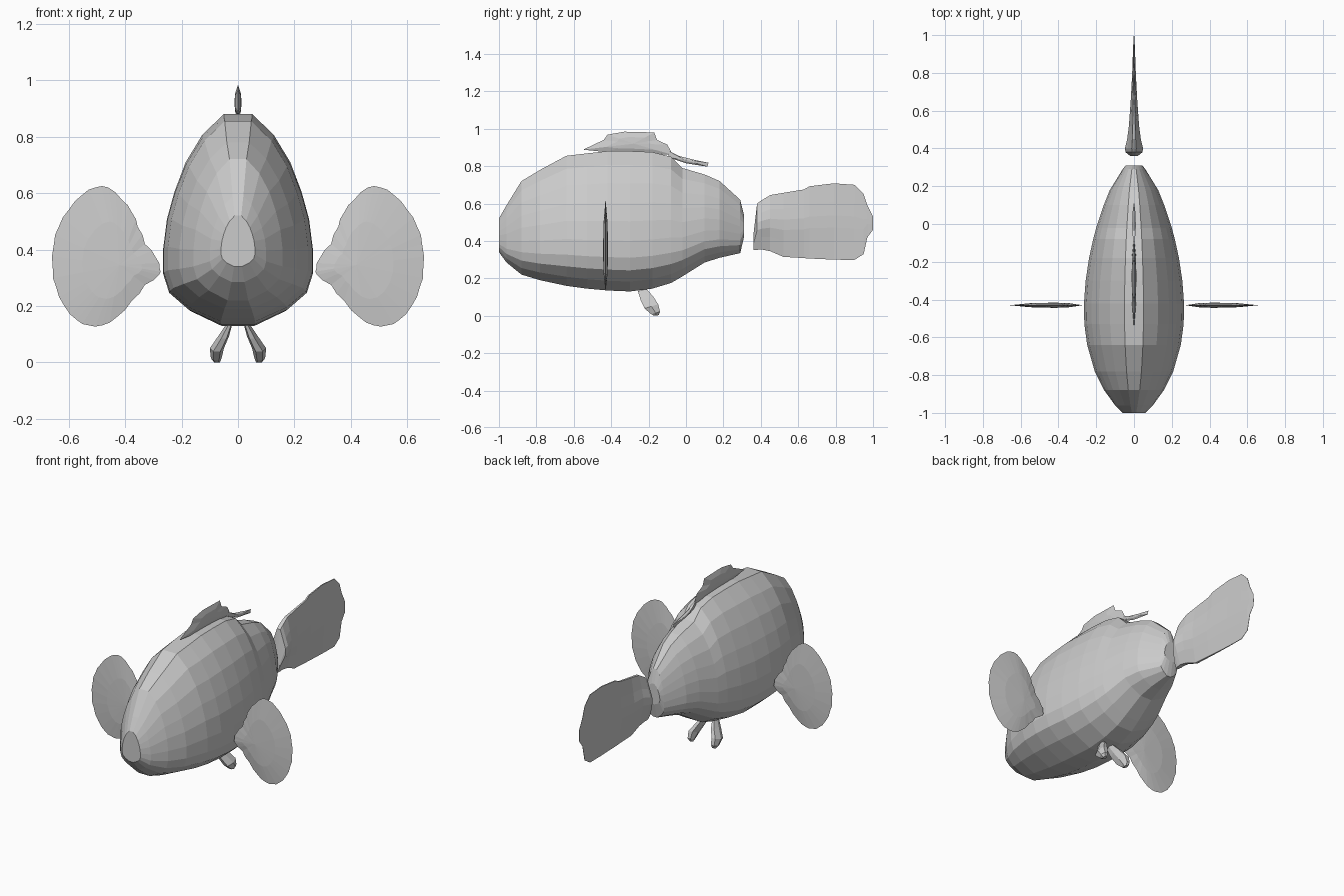
import bpy, bmesh
from mathutils import Vector


def make(name, verts, faces):
    me = bpy.data.meshes.new(name)
    me.from_pydata([tuple(v) for v in verts], [], faces)
    bm = bmesh.new()
    bm.from_mesh(me)
    bmesh.ops.recalc_face_normals(bm, faces=bm.faces)
    bm.to_mesh(me)
    bm.free()
    ob = bpy.data.objects.new(name, me)
    bpy.context.collection.objects.link(ob)
    return ob


def loft(name, rings):
    n = len(rings[0])
    verts = [p for r in rings for p in r]
    faces = [(i * n + j, i * n + (j + 1) % n, (i + 1) * n + (j + 1) % n, (i + 1) * n + j)
             for i in range(len(rings) - 1) for j in range(n)]
    faces += [tuple(range(n)), tuple(range(len(verts) - n, len(verts)))]
    return make(name, verts, faces)


def section_loft(name, half, stations):
    # stations: y, bottom z, top z, half width
    prof = half + [(-w, t) for w, t in reversed(half)]
    return loft(name, [[(w * hw, y, b + t * (top - b)) for w, t in prof]
                       for y, b, top, hw in stations])


def lens(name, outline, thick, place, centre):
    # thin fin: sharp rim, thicker inner ring and centre on each side
    c = Vector(centre)
    n = len(outline)
    rim = [Vector(p) for p in outline]
    verts = [place(p.x, p.y, 0) for p in rim]
    faces = []
    for s in (1, -1):
        base = len(verts)
        verts += [place(*c.lerp(p, 0.55), s * thick * 0.75) for p in rim]
        verts.append(place(c.x, c.y, s * thick))
        for i in range(n):
            j = (i + 1) % n
            faces += [(i, j, base + j, base + i), (base + i, base + j, base + n)]
    return make(name, verts, faces)


# Body: egg-shaped faceted cross-section swept from nose to rear
egg = [(0.23, 0), (0.66, 0.07), (0.92, 0.15), (1, 0.24), (1, 0.36), (0.95, 0.5),
       (0.85, 0.63), (0.70, 0.77), (0.48, 0.90), (0.19, 1)]
section_loft("body", egg, [
    (-1.0, 0.34, 0.52, 0.06), (-0.96, 0.285, 0.59, 0.10), (-0.88, 0.22, 0.72, 0.158),
    (-0.78, 0.19, 0.78, 0.208), (-0.64, 0.16, 0.855, 0.248), (-0.53, 0.145, 0.868, 0.263),
    (-0.42, 0.135, 0.88, 0.265), (-0.30, 0.13, 0.88, 0.256), (-0.18, 0.145, 0.875, 0.238),
    (-0.08, 0.175, 0.85, 0.216), (-0.02, 0.21, 0.79, 0.20), (0.10, 0.285, 0.755, 0.16),
    (0.18, 0.31, 0.72, 0.128), (0.29, 0.335, 0.62, 0.06), (0.31, 0.42, 0.54, 0.045)])

# Tail fin: wedge, thick at the root and thin at the rear edge
spindle = [(0.25, 0), (0.7, 0.25), (1, 0.42), (1, 0.58), (0.7, 0.75), (0.25, 1)]
section_loft("tail_fin", spindle, [
    (0.36, 0.35, 0.43, 0.02), (0.38, 0.352, 0.60, 0.045), (0.40, 0.355, 0.615, 0.048),
    (0.45, 0.345, 0.645, 0.036), (0.52, 0.315, 0.657, 0.027), (0.63, 0.308, 0.675, 0.019),
    (0.66, 0.306, 0.692, 0.017), (0.79, 0.30, 0.708, 0.010), (0.90, 0.298, 0.70, 0.006),
    (0.95, 0.33, 0.65, 0.004), (0.97, 0.42, 0.59, 0.003), (1.0, 0.46, 0.53, 0.001)])

# Pectoral fins with a scalloped rim
pect = [(0.278, 0.335), (0.29, 0.37), (0.33, 0.42), (0.355, 0.48), (0.375, 0.53),
        (0.41, 0.575), (0.46, 0.62), (0.505, 0.62), (0.55, 0.595), (0.60, 0.54),
        (0.635, 0.48), (0.652, 0.42), (0.656, 0.33), (0.645, 0.27), (0.615, 0.20),
        (0.57, 0.15), (0.53, 0.132), (0.48, 0.132), (0.43, 0.16), (0.375, 0.22),
        (0.33, 0.275), (0.28, 0.31)]
mid = Vector((0.48, 0.36))
wavy = []
for i, p in enumerate(pect):
    a, b = Vector(p), Vector(pect[(i + 1) % len(pect)])
    m = (a + b) / 2
    wavy += [a, m + (m - mid).normalized() * 0.005]

# Pelvic fins: centre x, y, z and half sizes of each ring
pelvic = [(0.03, -0.235, 0.138, 0.010, 0.025), (0.05, -0.21, 0.095, 0.019, 0.038),
          (0.075, -0.185, 0.05, 0.025, 0.042), (0.077, -0.162, 0.015, 0.019, 0.027),
          (0.074, -0.158, 0.0, 0.010, 0.014)]
hexa = [(1, 0), (0.5, 0.87), (-0.5, 0.87), (-1, 0), (-0.5, -0.87), (0.5, -0.87)]

for side, s in (("right", 1), ("left", -1)):
    lens("pectoral_fin_" + side, wavy, 0.014,
         lambda u, v, t, s=s: (s * u, -0.43 + t, v), (0.42, 0.345))
    loft("pelvic_fin_" + side, [[(s * (x + a * rx), y + b * ry, z + max(-z, 0.3 * b * ry))
                                 for a, b in hexa] for x, y, z, rx, ry in pelvic])

# Dorsal fin and its trailing spine
def upright(u, v, t):
    return (t, u, v)

lens("dorsal_fin", [(-0.55, 0.888), (-0.44, 0.94), (-0.42, 0.968), (-0.33, 0.984),
                    (-0.17, 0.98), (-0.155, 0.94), (-0.10, 0.915), (-0.07, 0.86),
                    (-0.25, 0.87), (-0.43, 0.875)], 0.013, upright, (-0.28, 0.92))
lens("dorsal_spine", [(-0.10, 0.885), (-0.04, 0.855), (0.06, 0.83), (0.12, 0.818),
                      (0.115, 0.797), (0.0, 0.815), (-0.09, 0.845)],
     0.010, upright, (-0.01, 0.835))
